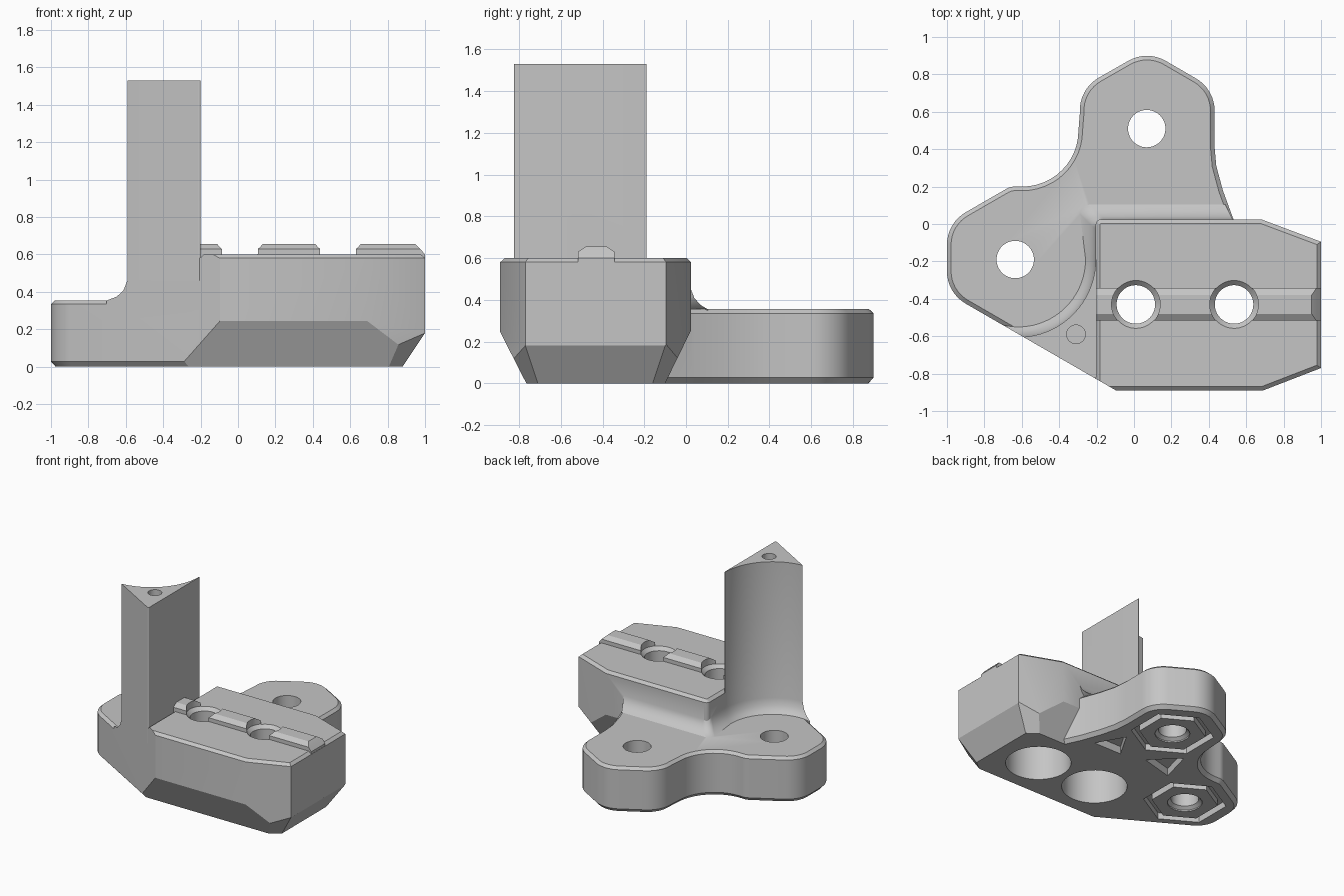
import bpy, bmesh
from math import cos, sin, tan, acos, radians, degrees
from mathutils import Vector

cube = bpy.data.objects.get("Cube")
if cube:
    bpy.data.objects.remove(cube, do_unlink=True)

grey = bpy.data.materials.new("plain grey")
grey.use_nodes = True
grey.diffuse_color = (0.56, 0.56, 0.56, 1)
grey.node_tree.nodes["Principled BSDF"].inputs["Base Color"].default_value = grey.diffuse_color

LOBE = (-0.62, -0.19)                       # axis of the hollow in the post
PLATE_HOLES = [(-0.635, -0.19), (0.068, 0.51)]
RAIL_HOLES = [(0.01, -0.43), (0.535, -0.43)]


def arc(c, r, a, b, n=12):
    return [(c[0] + r * cos(radians(a + (b - a) * i / n)),
             c[1] + r * sin(radians(a + (b - a) * i / n))) for i in range(n + 1)]


def diagonal(x):
    """The y of the straight wall shared by plate, post and block."""
    return -0.83 - tan(radians(30)) * (x + 0.2)


def rounded(points, n=8):
    """Polygon of (x, y, radius) with its corners rounded."""
    out = []
    for i, (x, y, r) in enumerate(points):
        p = Vector((x, y))
        if not r:
            out.append(p)
            continue
        u = (Vector(points[i - 1][:2]) - p).normalized()
        v = (Vector(points[(i + 1) % len(points)][:2]) - p).normalized()
        half = u.angle(v) / 2
        c = p + (u + v).normalized() * r / sin(half)
        a, b = p + u * r / tan(half) - c, p + v * r / tan(half) - c
        out += [c + a.lerp(b, k / n).normalized() * r for k in range(n + 1)]
    return out


def inset(points, d):
    """Move a counter-clockwise outline inward by d."""
    pts = [Vector(p) for p in points]
    out = []
    for i, p in enumerate(pts):
        e = (p - pts[i - 1]).normalized()
        f = (pts[(i + 1) % len(pts)] - p).normalized()
        m = Vector((-e.y, e.x)) + Vector((-f.y, f.x))
        out.append(p + m * (2 * d / m.length_squared))
    return out


def loft(name, layers, planes=()):
    """Solid through stacked outlines [(points, z)], trimmed by planes."""
    bm = bmesh.new()
    rings = [[bm.verts.new((p[0], p[1], z)) for p in pts] for pts, z in layers]
    bm.faces.new(rings[0])
    bm.faces.new(rings[-1])
    for lo, hi in zip(rings, rings[1:]):
        for i in range(len(lo)):
            j = (i + 1) % len(lo)
            bm.faces.new((lo[i], lo[j], hi[j], hi[i]))
    for co, no in planes:
        cut = bmesh.ops.bisect_plane(bm, geom=bm.verts[:] + bm.edges[:] + bm.faces[:],
                                     plane_co=co, plane_no=no, clear_outer=True)
        edges = [e for e in cut["geom_cut"] if isinstance(e, bmesh.types.BMEdge)]
        bmesh.ops.edgeloop_fill(bm, edges=[e for e in edges if e.is_boundary])
    bmesh.ops.recalc_face_normals(bm, faces=bm.faces)
    mesh = bpy.data.meshes.new(name)
    bm.to_mesh(mesh)
    bm.free()
    mesh.materials.append(grey)
    ob = bpy.data.objects.new(name, mesh)
    bpy.context.collection.objects.link(ob)
    return ob


def combine(target, tool, operation):
    mod = target.modifiers.new(tool.name, "BOOLEAN")
    mod.object, mod.operation, mod.solver = tool, operation, "EXACT"
    bpy.context.view_layer.objects.active = target
    bpy.ops.object.modifier_apply(modifier=mod.name)
    bpy.data.objects.remove(tool, do_unlink=True)


def bore(target, c, steps, n=48, turn=0):
    """Cut a round or many-sided stepped hole, steps are (radius, z)."""
    layers = [(arc(c, r, turn, turn + 360, n)[:-1], z) for r, z in steps]
    combine(target, loft("bore", layers), "DIFFERENCE")


# Sloping undersides of the block and the straight diagonal wall
front_slope = ((0, -0.765, 0), (0, -0.245, -0.125))
back_slope = ((0, -0.10, 0), (0, 0.245, -0.12))
end_slope = ((0.88, 0, 0), (0.18, 0, -0.12))
front_corner = ((0.8, -0.77, 0), (0.108, -0.144, -0.12))
back_corner = ((0.8, -0.1, 0), (0.108, 0.144, -0.12))
wall = ((-0.2, -0.83, 0), (-0.5, -cos(radians(30)), 0))

# Lower plate with two rounded lobes
outline = rounded([(-0.2, diagonal(-0.2), 0), (-0.06, -0.8, 0), (0.55, -0.3, 0), (0.6, -0.12, 0),
                   (0.53, 0.03, 0), (0.475, 0.18, 0), (0.44, 0.31, 0), (0.43, 0.42, 0),
                   (0.432, 0.72, 0.2), (0.07, 0.93, 0.2), (-0.297, 0.72, 0.2)])
outline += arc((-0.597, 0.5), 0.3, 0, -90)
outline += rounded([(-0.6, 0.2, 0), (-0.66, 0.201, 0.1), (-1, 0.005, 0.2),
                    (-1, diagonal(-1), 0.2), (-0.2, diagonal(-0.2), 0)])[1:-1]
body = loft("bracket_body", [(inset(outline, 0.025), 0), (outline, 0.028),
                             (outline, 0.335), (inset(outline, 0.022), 0.355)],
            [front_slope])

# Main block
block = rounded([(-0.205, -0.89, 0), (0.69, -0.89, 0), (1, -0.77, 0),
                 (1, -0.095, 0), (0.68, 0.025, 0), (-0.205, 0.025, 0.03)])
combine(body, loft("block", [(block, 0), (block, 0.58), (inset(block, 0.022), 0.6)],
                   [front_slope, back_slope, end_slope, front_corner, back_corner, wall]), "UNION")


# Curved fillet where the block and post rise from the plate
def lobe_arc(r):
    return arc(LOBE, r, 240 + degrees(acos(0.3443 / r)), 360, 20)


def foot(d):
    corner = arc((-0.155 - d, d - 0.03), 0.05, 180, 90, 6)
    return lobe_arc(0.415 - 0.65 * d) + corner + [
        (0.53 - d / 2, 0.02 + d), (0.4, -0.3), (-0.1, -0.6), (-0.2, diagonal(-0.2))]


combine(body, loft("fillet", [(foot(0.085), 0.3), (foot(0.085), 0.354), (foot(0.05), 0.375),
                              (foot(0.02), 0.408), (foot(0), 0.46)]), "UNION")

# Tall post with a hollowed side
post = lobe_arc(0.415) + rounded([(-0.2, -0.19, 0), (-0.2, diagonal(-0.2), 0.008),
                                  (-0.59, diagonal(-0.59), 0)])[:-1]
combine(body, loft("post", [(post, 0.26), (post, 1.53)]), "UNION")

# Locating rail along the block top
rail = loft("rail", [([(-0.21, -0.43 - w), (x, -0.43 - w), (x, -0.43 + w), (-0.21, -0.43 + w)], z)
                     for w, x, z in [(0.087, 0.999, 0.55), (0.087, 0.999, 0.6),
                                     (0.087, 0.975, 0.63), (0.05, 0.95, 0.655)]])
combine(body, rail, "UNION")

# Bolt holes with wide recesses underneath the block
for c in RAIL_HOLES:
    bore(body, c, [(0.235, -0.1), (0.235, 0.4)])
    bore(body, c, [(0.103, 0.3), (0.103, 0.575), (0.13, 0.602), (0.13, 0.8)])

# Plate holes, each ringed underneath by a hexagonal groove
for c in PLATE_HOLES:
    bore(body, c, [(0.3, -0.1), (0.3, 0.05)], 6, 30)
    island = [(arc(c, 0.24, 30, 390, 6)[:-1], z) for z in (0, 0.1)]
    combine(body, loft("island", island), "UNION")
    bore(body, c, [(0.125, -0.1), (0.125, 0.01), (0.1, 0.03), (0.1, 0.6)])

# Small blind hole in the post and triangular pockets underneath
bore(body, (-0.31, -0.59), [(0.05, 1.35), (0.05, 1.6)], 32)
bore(body, (-0.18, 0.14), [(0.16, -0.1), (0.16, 0.06)], 3, 105)
bore(body, (0.29, 0.12), [(0.14, -0.1), (0.14, 0.06)], 3, 90)

bpy.ops.object.select_all(action="DESELECT")
body.select_set(True)
bpy.context.view_layer.objects.active = body
bpy.ops.object.shade_smooth_by_angle(angle=radians(25))
